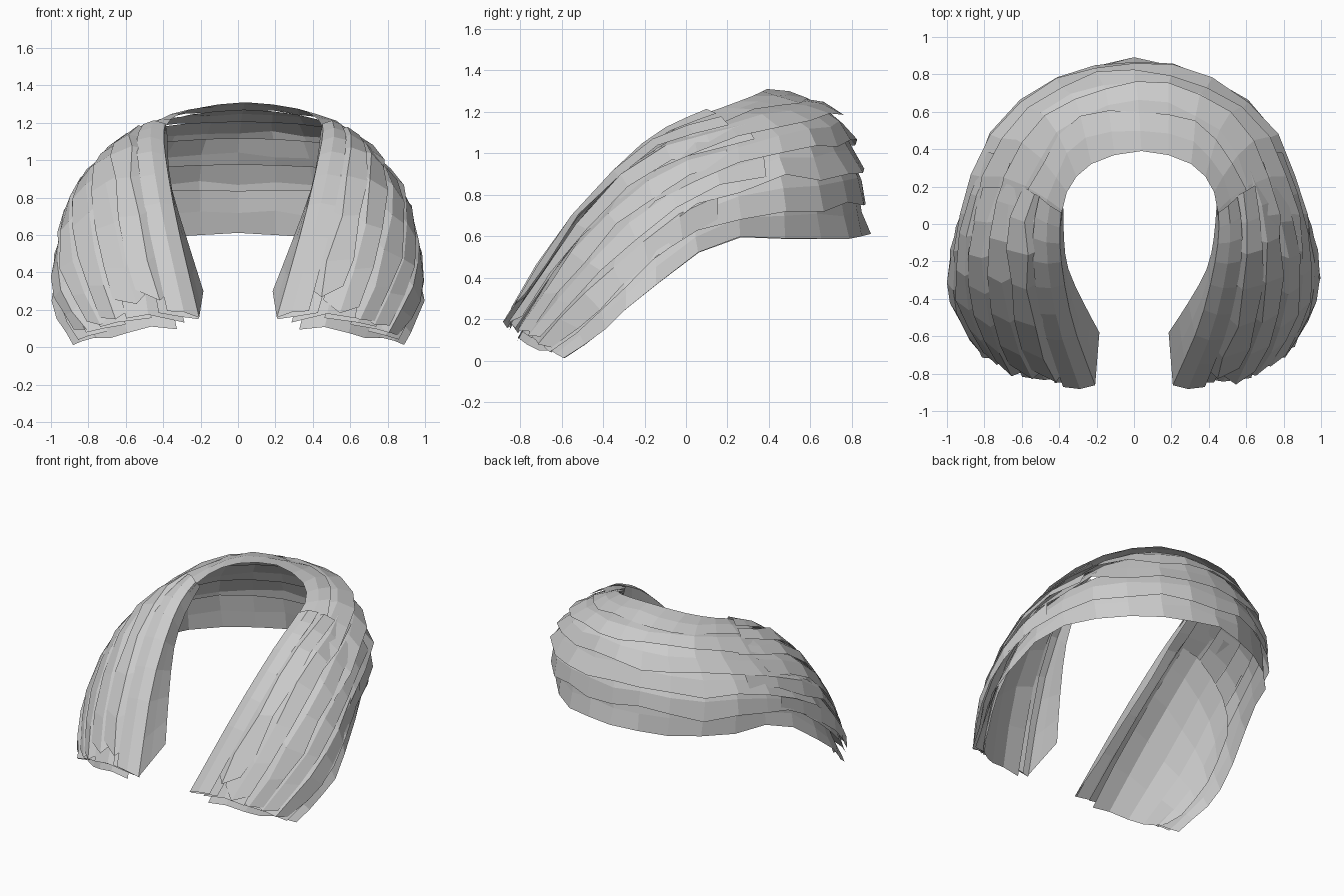
import bpy, random, math
from mathutils import Vector

if "Cube" in bpy.data.objects:
    bpy.data.objects.remove(bpy.data.objects["Cube"])

random.seed(4)

# Guide strands for one half, inner hairline to lower hem; each runs back centre -> front tip
GUIDES = [
    [(0, .39, 1.31), (.25, .33, 1.28), (.38, .20, 1.23), (.42, .02, 1.16), (.41, -.20, 1.01), (.34, -.52, .66), (.21, -.85, .15)],
    [(0, .60, 1.26), (.28, .55, 1.25), (.47, .36, 1.22), (.57, .10, 1.15), (.59, -.20, 1.01), (.53, -.55, .65), (.42, -.86, .19)],
    [(0, .73, 1.18), (.30, .68, 1.17), (.57, .49, 1.13), (.71, .15, 1.03), (.76, -.20, .88), (.72, -.55, .52), (.60, -.81, .15)],
    [(0, .79, 1.05), (.35, .73, 1.03), (.66, .51, 1.00), (.83, .15, .90), (.88, -.20, .71), (.85, -.50, .39), (.72, -.74, .11)],
    [(0, .84, .86), (.37, .77, .85), (.71, .53, .83), (.88, .15, .75), (.95, -.20, .52), (.93, -.45, .27), (.81, -.68, .06)],
    [(0, .85, .61), (.35, .77, .59), (.67, .53, .59), (.85, .15, .58), (.97, -.20, .32), (.94, -.40, .14), (.87, -.58, .01)],
]
INNER_FLAP = [(.41, .10, 1.15), (.40, -.08, 1.02), (.37, -.24, .84), (.28, -.42, .57), (.185, -.58, .30)]


def spline(pts, t, before=None):
    """Catmull-Rom through pts, t in 0..1."""
    p = [Vector(q) for q in pts]
    p = [Vector(before) if before else 2 * p[0] - p[1]] + p + [2 * p[-1] - p[-2]]
    n = len(pts) - 1
    f = max(0, min(n, t * n))
    i = min(int(f), n - 1)
    f -= i
    a, b, c, d = p[i:i + 4]
    return .5 * (2 * b + (c - a) * f + (2 * a - 5 * b + 4 * c - d) * f * f + (3 * b - a - 3 * c + d) * f ** 3)


def half(u, v):
    row = [spline(g, u, (-g[1][0], g[1][1], g[1][2])) for g in GUIDES]
    return spline(row, v / 5)


def shift(u, v):
    return .04 * max(0, 1 - v / 3) * (1 - u * u)


def shell(u, v, lift=0):
    """Point on the hair volume; u -1..1 left tip to right tip, v 0..5 top to hem."""
    a = abs(u)
    p = half(a, v)
    du = half(min(1, a + .02), v) - half(max(0, a - .02), v)
    dv = half(a, min(5, v + .05)) - half(a, max(0, v - .05))
    n = du.cross(dv).normalized()
    if n.dot(p - Vector((0, .1, .3))) < 0:
        n = -n
    if a < .001:
        n.x = 0
    p = p + n * lift
    if u < 0:
        p.x = -p.x
    p.x += shift(a, v)
    return p


def sheet(name, rows):
    w = len(rows[0])
    verts = [p for r in rows for p in r]
    faces = [(i * w + j, i * w + j + 1, (i + 1) * w + j + 1, (i + 1) * w + j)
             for i in range(len(rows) - 1) for j in range(w - 1)]
    me = bpy.data.meshes.new(name)
    me.from_pydata(verts, [], faces)
    ob = bpy.data.objects.new(name, me)
    bpy.context.collection.objects.link(ob)
    return ob


def jit(a):
    return random.uniform(-a, a)


# Long layers wrapping round the back, each tucked under the one above
N = 22
BANDS = [(0, 1.1), (.6, 2), (1.6, 3), (2.5, 3.75), (3.4, 4.4), (4.1, 5)]
for k, (top, low) in enumerate(BANDS):
    rows = []
    flare = .008 if k == 0 else .03
    for i in range(N + 1):
        u = -1 + 2 * i / N
        a = abs(u)
        hem = low + (jit(.14) if low < 5 else 0)
        deep = -.012 - .045 * a if k else 0
        rows.append([shell(u, top - (.3 * a if k else 0), deep),
                     shell(u, top + (hem - top) * .5 + jit(.06), .006 - .02 * a + jit(.009)),
                     shell(u, hem, flare - .012 * a + jit(.012))])
    sheet(f"wrap_layer_{k + 1}", rows)

# Shorter overlapping locks down each front side
LOCKS = [(.5, 1.45, .46), (1.1, 2.1, .42), (1.75, 2.8, .48), (2.4, 3.5, .40), (3.1, 4.3, .50)]
for side, label in ((-1, "left"), (1, "right")):
    for n, (v0, v1, start) in enumerate(LOCKS):
        rows = []
        for i in range(7):
            f = i / 6
            tip = jit(.025) if i == 6 else 0
            u = start + (.97 + tip - start) * f
            lift = .004 + .016 * f + .016 * math.sin(math.pi * f)
            rows.append([shell(side * u, v0, lift - .035),
                         shell(side * min(1, u + .03 * f), (v0 + v1) / 2 + jit(.08), lift + .004 + jit(.006)),
                         shell(side * u, v1 + jit(.1), lift + .006 + jit(.008))])
        sheet(f"{label}_front_lock_{n + 1}", rows)

    # Inner face-framing lock, folded back along the opening
    rows = []
    for i in range(9):
        f = i / 8
        u = .46 + .54 * f
        q = spline(INNER_FLAP, f)
        q.x = side * q.x + shift(u, 0)
        ridge = shell(side * u, 0, .015)
        rows.append([q, q.lerp(ridge, .55), ridge, shell(side * u, .4, .032), shell(side * u, .8, .012)])
    sheet(f"{label}_framing_lock", rows)

    # Under layer behind the front tips, hanging a little lower than the locks
    rows = []
    for i in range(6):
        f = i / 5
        row = []
        for v in (.5, 1.3, 2.1, 2.9, 3.7, 4.5):
            p = shell(side * (.6 + .4 * f), v, -.05 + jit(.006))
            p.z = max(p.z - .05 * f ** 3, .05)
            row.append(p)
        rows.append(row)
    sheet(f"{label}_under_layer", rows)
